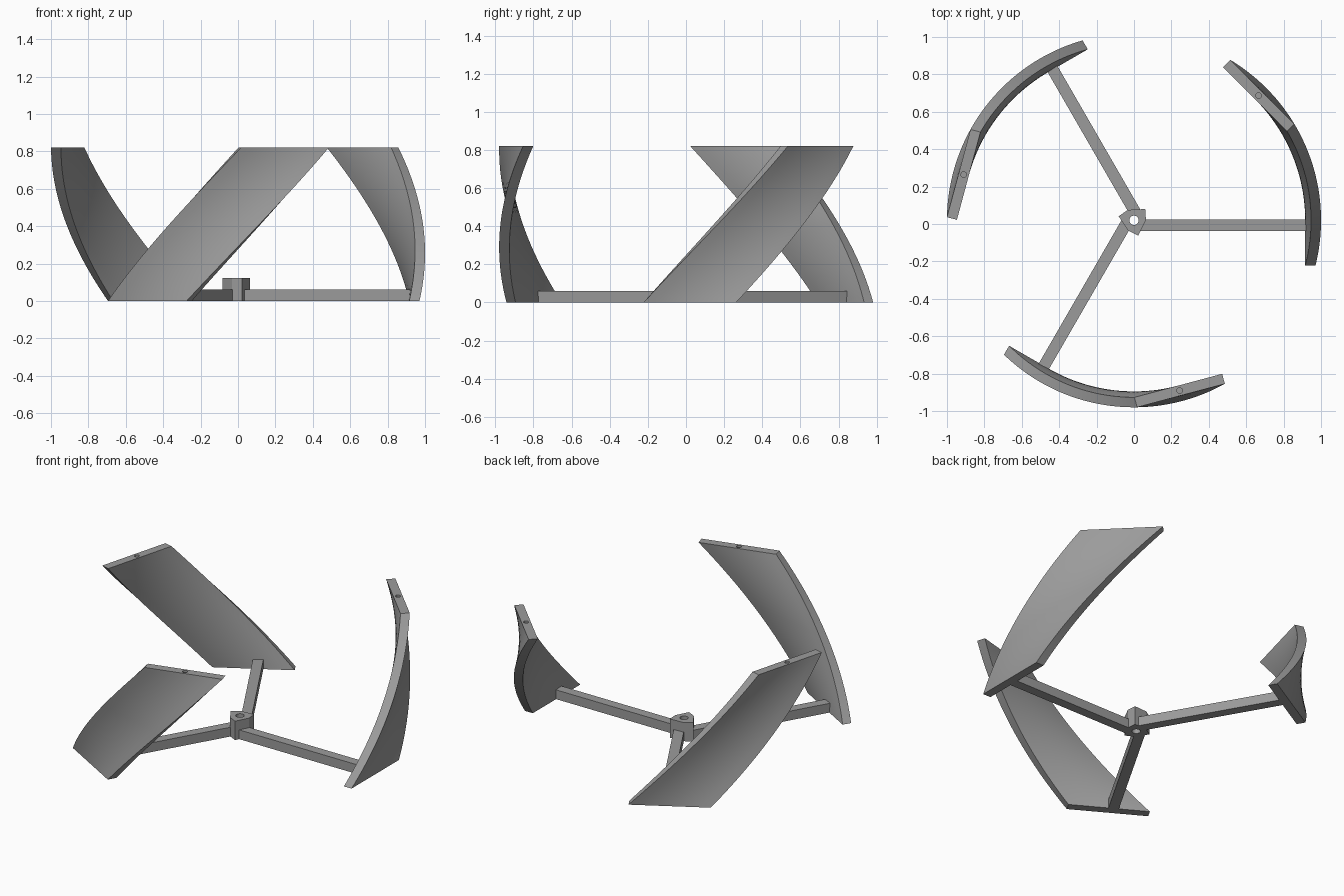
import bpy, bmesh, math
from mathutils import Matrix, Vector

if "Cube" in bpy.data.objects:
    bpy.data.objects.remove(bpy.data.objects["Cube"])

HUB_Y = 0.02      # rotor axis sits slightly behind the centre of the bounds
HEIGHT = 0.82
RADIUS = 1.0      # radius of the outer blade corners
HALF = math.radians(14.05)
TWIST = math.radians(45)
THICK = 0.055

grey = bpy.data.materials.new("grey plastic")
grey.diffuse_color = (0.33, 0.33, 0.33, 1)
grey.use_nodes = True
grey.node_tree.nodes["Principled BSDF"].inputs["Base Color"].default_value = grey.diffuse_color


def make_object(name, bm, angle=0.0):
    bmesh.ops.recalc_face_normals(bm, faces=bm.faces)
    mesh = bpy.data.meshes.new(name)
    bm.to_mesh(mesh)
    bm.free()
    mesh.materials.append(grey)
    ob = bpy.data.objects.new(name, mesh)
    bpy.context.collection.objects.link(ob)
    ob.matrix_world = Matrix.Translation((0, HUB_Y, 0)) @ Matrix.Rotation(angle, 4, "Z")
    return ob


def prism(outline, z0, z1):
    bm = bmesh.new()
    face = bm.faces.new([bm.verts.new((x, y, z0)) for x, y in outline])
    ext = bmesh.ops.extrude_face_region(bm, geom=[face])
    top = [v for v in ext["geom"] if isinstance(v, bmesh.types.BMVert)]
    bmesh.ops.translate(bm, verts=top, vec=(0, 0, z1 - z0))
    return bm


def drill(ob, centre, radius, depth):
    bm = bmesh.new()
    bmesh.ops.create_cone(bm, cap_ends=True, segments=24, radius1=radius, radius2=radius,
                          depth=depth, matrix=Matrix.Translation(centre))
    cutter = make_object(ob.name + "_hole_cutter", bm)
    cutter.matrix_world = ob.matrix_world.copy()
    cutter.hide_render = True
    cutter.hide_set(True)
    mod = ob.modifiers.new("hole", "BOOLEAN")
    mod.object = cutter
    mod.operation = "DIFFERENCE"
    mod.solver = "EXACT"


def blade_mesh(layers=32, across=8):
    # flat rectangular section, rotated steadily about the axis as it rises
    outer, inner = RADIUS * math.cos(HALF), RADIUS * math.cos(HALF) - THICK
    half_w = RADIUS * math.sin(HALF)
    ys = [half_w * (2 * i / across - 1) for i in range(across + 1)]
    section = [(outer, y) for y in ys] + [(inner, y) for y in reversed(ys)]
    bm = bmesh.new()
    rings = []
    for k in range(layers + 1):
        rot = Matrix.Rotation(TWIST * k / layers, 3, "Z")
        z = HEIGHT * k / layers
        rings.append([bm.verts.new(rot @ Vector((x, y, z))) for x, y in section])
    n = len(section)
    for a, b in zip(rings, rings[1:]):
        for i in range(n):
            j = (i + 1) % n
            bm.faces.new((a[i], a[j], b[j], b[i]))
    bm.faces.new(rings[0])
    bm.faces.new(rings[-1])
    return bm


# Hub: three flats with cut corners, bored through
hub_outline = []
for k in range(3):
    rot = Matrix.Rotation(k * math.tau / 3, 2)
    hub_outline += [tuple(rot @ Vector(p)) for p in ((0.064, 0.0), (0.06, 0.06))]
hub = make_object("hub", prism(hub_outline, 0, 0.122))
drill(hub, (0, 0, 0.06), 0.025, 0.3)

# Three arms, each offset to one side of the axis, and three twisted blades
for k in range(3):
    angle = k * math.tau / 3
    arm = [(0.03, -0.058), (0.925, -0.058), (0.925, 0.004), (0.03, 0.004)]
    make_object(f"arm_{k + 1}", prism(arm, 0, 0.06), angle)

    blade = make_object(f"blade_{k + 1}", blade_mesh(), angle)
    bpy.ops.object.select_all(action="DESELECT")
    blade.select_set(True)
    bpy.context.view_layer.objects.active = blade
    bpy.ops.object.shade_smooth_by_angle(angle=math.radians(30))
    mid = RADIUS * math.cos(HALF) - THICK / 2
    drill(blade, (mid * math.cos(TWIST), mid * math.sin(TWIST), HEIGHT), 0.015, 0.12)
